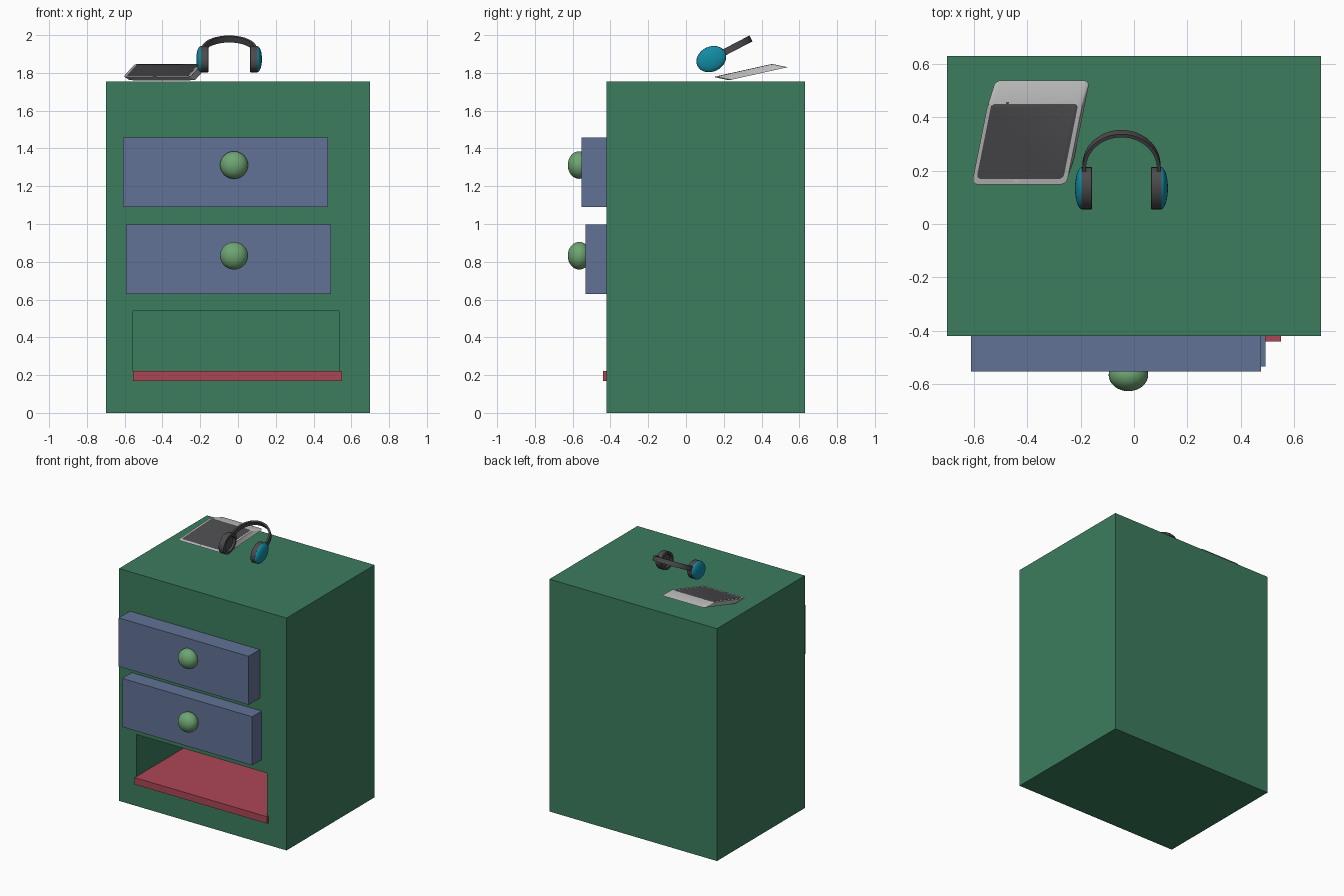
import bpy, bmesh, math
from mathutils import Matrix, Vector

if "Cube" in bpy.data.objects:
    bpy.data.objects.remove(bpy.data.objects["Cube"])


def material(name, rgb):
    m = bpy.data.materials.new(name)
    m.diffuse_color = (*rgb, 1)
    m.use_nodes = True
    m.node_tree.nodes["Principled BSDF"].inputs["Base Color"].default_value = m.diffuse_color
    return m


GREEN = material("green_paint", (0.045, 0.205, 0.113))
BLUE = material("blue_paint", (0.122, 0.171, 0.305))
RED = material("red_paint", (0.413, 0.061, 0.093))
LEAF = material("knob_green", (0.156, 0.376, 0.171))
TEAL = material("teal", (0.006, 0.262, 0.376))
DARK = material("dark_grey", (0.07, 0.07, 0.075))
LIGHT = material("light_grey", (0.5, 0.5, 0.5))


def finish(name, bm, mat, matrix=None, smooth=False):
    if matrix:
        bm.transform(matrix)
    bmesh.ops.recalc_face_normals(bm, faces=bm.faces)
    me = bpy.data.meshes.new(name)
    bm.to_mesh(me)
    bm.free()
    me.materials.append(mat)
    ob = bpy.data.objects.new(name, me)
    bpy.context.collection.objects.link(ob)
    bpy.ops.object.select_all(action='DESELECT')
    ob.select_set(True)
    bpy.context.view_layer.objects.active = ob
    if smooth:
        bpy.ops.object.shade_smooth_by_angle(angle=math.radians(35))
    return ob


def box(name, lo, hi, mat):
    lo, hi = Vector(lo), Vector(hi)
    bm = bmesh.new()
    bmesh.ops.create_cube(bm, size=1)
    return finish(name, bm, mat, Matrix.Translation((lo + hi) / 2) @ Matrix.Diagonal((*(hi - lo), 1)))


def slab(name, x0, x1, y0, y1, z0, z1, r, mat, matrix):
    """Rounded rectangle extruded in the given (possibly sheared) frame."""
    bm = bmesh.new()
    verts = []
    for k, (cx, cy) in enumerate([(x1 - r, y1 - r), (x0 + r, y1 - r), (x0 + r, y0 + r), (x1 - r, y0 + r)]):
        for i in range(7):
            a = math.pi / 2 * (k + i / 6)
            verts.append(bm.verts.new((cx + r * math.cos(a), cy + r * math.sin(a), z0)))
    face = bm.faces.new(verts)
    ext = bmesh.ops.extrude_face_region(bm, geom=[face], use_keep_orig=True)
    bmesh.ops.translate(bm, vec=(0, 0, z1 - z0), verts=[g for g in ext['geom'] if isinstance(g, bmesh.types.BMVert)])
    return finish(name, bm, mat, matrix, True)


# Cabinet with the open bottom compartment
cabinet = box("cabinet", (-0.7, -0.42, 0), (0.7, 0.63, 1.755), GREEN)
cutter = box("compartment_cutter", (-0.555, -0.6, 0.2), (0.535, 0.52, 0.54), GREEN)
cutter.hide_render = True
bpy.context.view_layer.objects.active = cabinet
mod = cabinet.modifiers.new("compartment", 'BOOLEAN')
mod.object, mod.operation, mod.solver = cutter, 'DIFFERENCE', 'EXACT'
bpy.ops.object.modifier_apply(modifier=mod.name)
bpy.data.objects.remove(cutter)

# Shelf and drawers with knobs
box("shelf", (-0.555, -0.44, 0.17), (0.55, 0.51, 0.222), RED)
for label, x0, x1, y, z0, z1, kz in [("upper", -0.61, 0.476, -0.553, 1.09, 1.457, 1.312),
                                     ("lower", -0.594, 0.492, -0.533, 0.63, 0.997, 0.832)]:
    box(label + "_drawer", (x0, y, z0), (x1, -0.3, z1), BLUE)
    bm = bmesh.new()
    bmesh.ops.create_uvsphere(bm, u_segments=32, v_segments=16, radius=1)
    finish(label + "_knob", bm, LEAF,
           Matrix.Translation((-0.021, -0.565, kz)) @ Matrix.Diagonal((0.074, 0.061, 0.073, 1)), True)

# Tablet: a tilted, skewed frame given by its edge directions
u, v, w = Vector((0.355, 0, 0)), Vector((0.062, 0.31, 0.069)), Vector((0.025, 0.08, -0.017))
frame = Matrix.Translation((-0.608, 0.148, 1.778)) @ Matrix((u, v, w)).transposed().to_4x4()
slab("tablet_body", 0, 1, 0, 1, 0, 1, 0.07, LIGHT, frame)
slab("tablet_screen", 0.04, 0.955, 0.075, 0.975, -0.03, 0.1, 0.05, DARK, frame)
slab("tablet_button", 0.43, 0.5, 0.02, 0.055, -0.02, 0.1, 0.017, LIGHT, frame)
slab("tablet_camera", 0.19, 0.22, 0.976, 0.996, -0.02, 0.1, 0.009, DARK, frame)

# Headphones: local x across, local y along the band, local z out of its plane
tilt = Matrix.Translation((-0.047, 0.134, 1.873)) @ Matrix.Rotation(math.radians(27.5), 4, 'X')

# Headband: flat strip swept along straight ends and a half circle
bm = bmesh.new()
R, T, H, C = 0.146, 0.013, 0.0175, 0.091
path = [(0, 0.02)] + [(math.pi * i / 32, C) for i in range(33)] + [(math.pi, 0.02)]
rings = []
for a, cy in path:
    c, s = math.cos(a), math.sin(a)
    rings.append([bm.verts.new((r * c, cy + r * s, z)) for r, z in
                  [(R - T, -H), (R, -H), (R, H), (R - T, H)]])
for p, q in zip(rings, rings[1:]):
    for i in range(4):
        j = (i + 1) % 4
        bm.faces.new((p[i], p[j], q[j], q[i]))
bm.faces.new(rings[0])
bm.faces.new(rings[-1])
finish("headband", bm, DARK, tilt, True)


def lathe(name, profile, mat, side):
    """Revolve (x, radius) points about x into an oval ear part."""
    bm = bmesh.new()
    n = 32
    rows = []
    for x, r in profile:
        if r == 0:
            rows.append([bm.verts.new((side * x, 0, 0))] * n)
        else:
            rows.append([bm.verts.new((side * x, 0.082 * r * math.cos(t), 0.066 * r * math.sin(t)))
                         for t in (2 * math.pi * i / n for i in range(n))])
    for p, q in zip(rows, rows[1:]):
        for i in range(n):
            j = (i + 1) % n
            bm.faces.new(list(dict.fromkeys((p[i], p[j], q[j], q[i]))))
    finish(name, bm, mat, tilt, True)


# Ear pads with a recessed inner face, and domed outer caps
for label, side in (("left", -1), ("right", 1)):
    lathe(label + "_ear_pad", [(0.15, 0), (0.15, 1), (0.112, 1), (0.110, 0.96), (0.110, 0.74),
                               (0.125, 0.68), (0.125, 0)], DARK, side)
    dome = [(0.148 + 0.026 * math.sin(math.pi / 2 * i / 8), math.cos(math.pi / 2 * i / 8)) for i in range(8)]
    lathe(label + "_ear_cap", [(0.148, 0)] + dome + [(0.174, 0)], TEAL, side)
